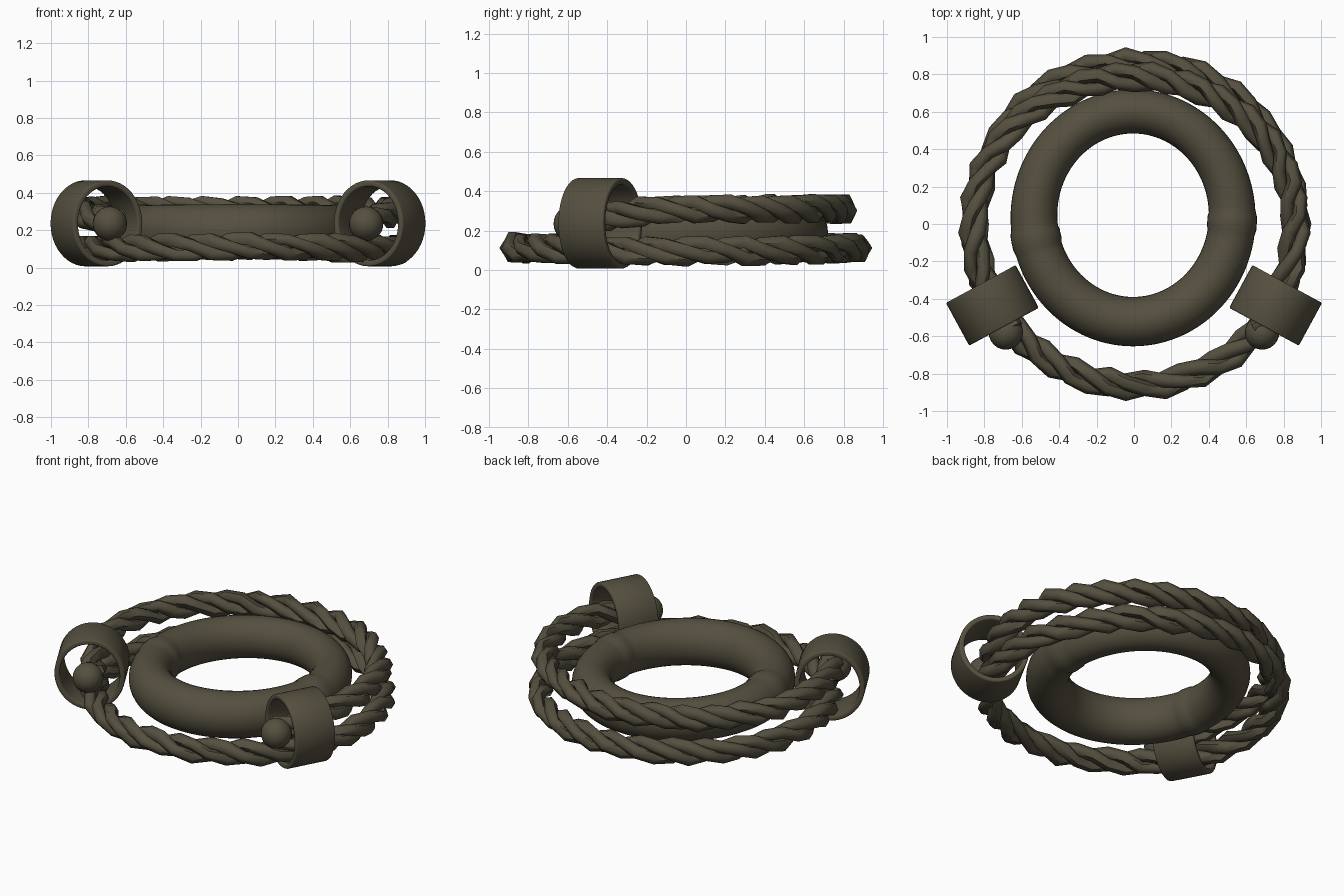
import bpy, bmesh, math, random
from math import sin, cos, pi, radians
from mathutils import Vector

cube = bpy.data.objects.get("Cube")
if cube:
    bpy.data.objects.remove(cube, do_unlink=True)

# One dark bronze colour throughout
bronze = bpy.data.materials.new("dark_bronze")
bronze.use_nodes = True
COLOUR = (0.09, 0.079, 0.05, 1)
bronze.diffuse_color = COLOUR
shader = bronze.node_tree.nodes["Principled BSDF"]
shader.inputs["Base Color"].default_value = COLOUR
shader.inputs["Roughness"].default_value = 0.6
UP = Vector((0, 0, 1))
random.seed(4)


def finish(ob, angle):
    ob.data.materials.clear()
    ob.data.materials.append(bronze)
    bpy.ops.object.select_all(action='DESELECT')
    ob.select_set(True)
    bpy.context.view_layer.objects.active = ob
    bpy.ops.object.shade_smooth_by_angle(angle=radians(angle))


def add_tube(bm, path, radii, sides, closed, tall=1.0):
    """Sweep a round or slightly tall section along a path."""
    n = len(path)
    rings = []
    for i, p in enumerate(path):
        a = path[i - 1] if closed or i else p
        b = path[(i + 1) % n] if closed or i < n - 1 else p
        t = (b - a).normalized()
        out = t.cross(UP).normalized()
        up = out.cross(t) * tall
        rings.append([bm.verts.new(p + radii[i] * (cos(2 * pi * k / sides) * out
                                                   + sin(2 * pi * k / sides) * up))
                      for k in range(sides)])
    for i in range(n if closed else n - 1):
        r, s = rings[i], rings[(i + 1) % n]
        for k in range(sides):
            m = (k + 1) % sides
            bm.faces.new((r[k], r[m], s[m], s[k]))
    if not closed:
        bm.faces.new(rings[0])
        bm.faces.new(rings[-1])


def mesh_object(name, bm, angle):
    bmesh.ops.recalc_face_normals(bm, faces=bm.faces)
    me = bpy.data.meshes.new(name)
    bm.to_mesh(me)
    bm.free()
    ob = bpy.data.objects.new(name, me)
    bpy.context.collection.objects.link(ob)
    finish(ob, angle)


def rope(name, centre, turns, closed, strands=3, steps=6):
    """Twist rough strands around a centre line given as a function of 0..1."""
    bm = bmesh.new()
    n = int(turns * steps)
    for s in range(strands):
        pts = []
        for i in range(n if closed else n + 1):
            u = i / n
            c = centre(u)
            t = (centre(u + 0.002) - centre(u - 0.002)).normalized()
            out = t.cross(UP).normalized()
            a = -2 * pi * (turns * u + s / strands) + random.uniform(-0.2, 0.2)
            offset = random.uniform(0.038, 0.05)
            pts.append(c + offset * (cos(a) * out + sin(a) * out.cross(t)))
        add_tube(bm, pts, [random.uniform(0.034, 0.042) for p in pts], 6, closed)
    mesh_object(name, bm, 60)


# Thick inner ring with a slim collar at each of its two seams
SEAMS = (-3, 193)
path, radii = [], []
for i in range(120):
    deg = 3 * i
    a = radians(deg)
    path.append(Vector((-0.005 + 0.53 * cos(a), 0.04 + 0.562 * sin(a), 0.194)))
    near = min(abs((deg - s + 180) % 360 - 180) for s in SEAMS)
    radii.append(0.125 - 0.007 * sin(a) + (0.007 if near < 5 else 0))
bm = bmesh.new()
add_tube(bm, path, radii, 32, True, tall=1.1)
mesh_object("inner_ring", bm, 40)

# Lower rope: a full loop, sagging slightly at the sides
rope("lower_rope", lambda u: Vector((0.01 + 0.86 * cos(2 * pi * u), 0.865 * sin(2 * pi * u),
                                     0.112 - 0.014 * cos(2 * pi * u) ** 2)), 9, True)


# Upper rope: an open loop round the back, dipping to the end balls
def upper_centre(u):
    a = radians(-40 + 260 * u)
    dip = max(0, -sin(a) - 0.15)
    return Vector((0.86 * cos(a), (0.785 if sin(a) > 0 else 0.88) * sin(a), 0.31 - 0.13 * dip))


rope("upper_rope", upper_centre, 7, False)

# End balls and wide bands, one pair per side
for side, label in ((1, "left"), (-1, "right")):
    bpy.ops.mesh.primitive_uv_sphere_add(segments=24, ring_count=14, radius=0.092,
                                         location=(side * 0.685, -0.58, 0.235))
    ball = bpy.context.object
    ball.name = label + "_end_ball"
    finish(ball, 60)

    bpy.ops.mesh.primitive_cylinder_add(vertices=48, radius=1, depth=0.26, end_fill_type='NOTHING',
                                        location=(side * 0.757, -0.435, 0.237),
                                        rotation=(pi / 2, 0, -side * radians(28.5)))
    band = bpy.context.object
    band.name = label + "_band"
    band.scale = (0.212, 0.23, 1)
    bpy.ops.object.transform_apply(location=False, rotation=False, scale=True)
    wall = band.modifiers.new("wall", 'SOLIDIFY')
    wall.thickness = 0.032
    wall.offset = -1
    soft = band.modifiers.new("soft_edge", 'BEVEL')
    soft.width = 0.008
    soft.segments = 2
    finish(band, 40)
